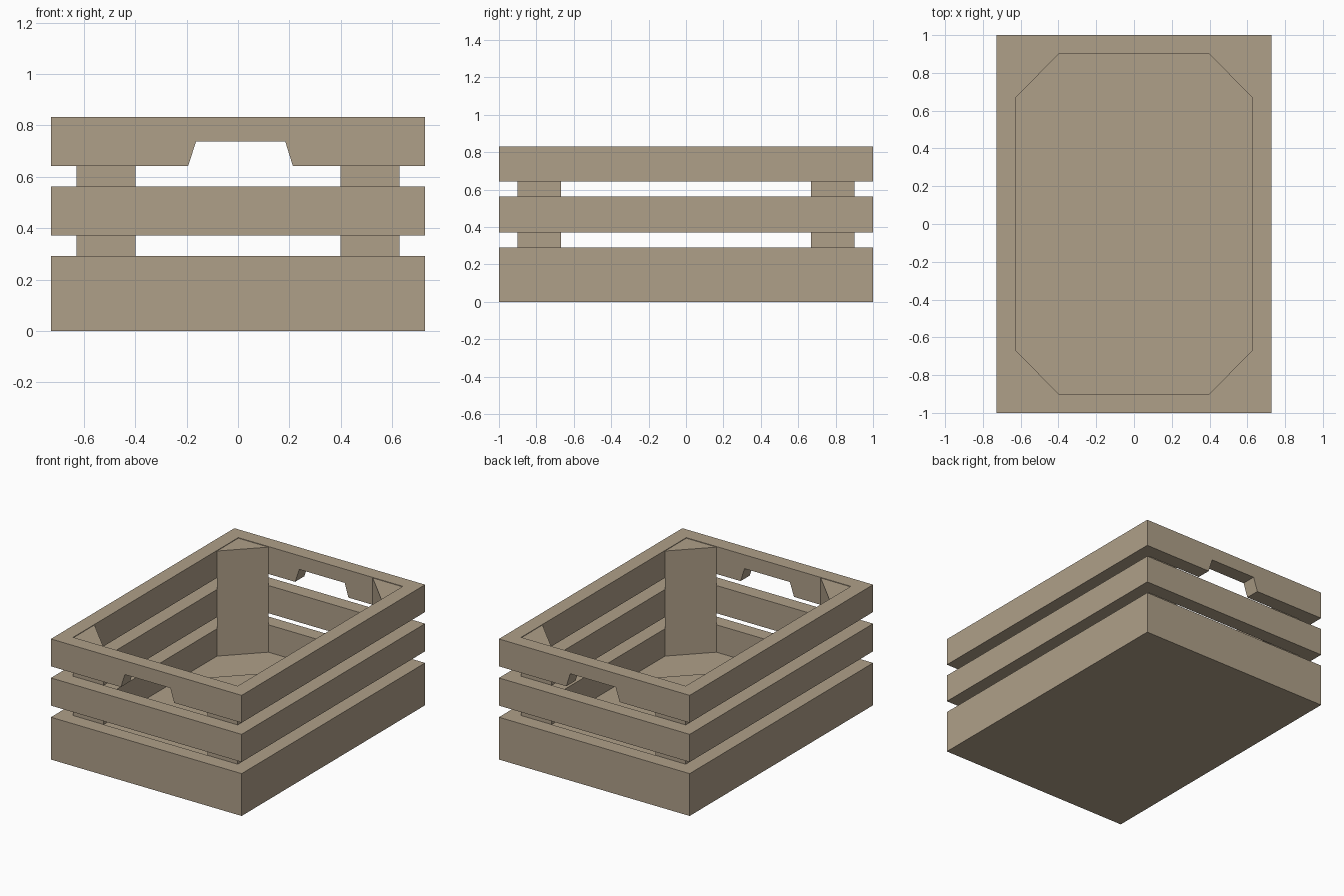
import bpy, bmesh
from mathutils import Vector

if "Cube" in bpy.data.objects:
    bpy.data.objects.remove(bpy.data.objects["Cube"])

HX, HY = 0.728, 1.0      # outer half sizes
IX, IY = 0.628, 0.9      # inner half sizes
FLOOR, TOP = 0.103, 0.832
LEVELS = [(FLOOR, 0.292), (0.372, 0.563), (0.643, TOP)]


def extrude(name, points, direction):
    """Extrude a flat outline along a vector into a solid."""
    bm = bmesh.new()
    face = bm.faces.new([bm.verts.new(p) for p in points])
    new = bmesh.ops.extrude_face_region(bm, geom=[face], use_keep_orig=True)
    moved = [g for g in new["geom"] if isinstance(g, bmesh.types.BMVert)]
    bmesh.ops.translate(bm, verts=moved, vec=Vector(direction))
    bmesh.ops.recalc_face_normals(bm, faces=bm.faces)
    mesh = bpy.data.meshes.new(name)
    bm.to_mesh(mesh)
    bm.free()
    obj = bpy.data.objects.new(name, mesh)
    bpy.context.collection.objects.link(obj)
    mat = wood
    mesh.materials.append(mat)
    return obj


def box(name, x0, x1, y0, y1, z0, z1):
    return extrude(name, [(x0, y0, z0), (x1, y0, z0), (x1, y1, z0), (x0, y1, z0)],
                   (0, 0, z1 - z0))


wood = bpy.data.materials.new("wood")
wood.diffuse_color = (0.43, 0.35, 0.25, 1)
wood.use_nodes = True
wood.node_tree.nodes["Principled BSDF"].inputs["Base Color"].default_value = wood.diffuse_color

# Solid floor
box("base", -HX, HX, -HY, HY, 0, FLOOR)

for i, (z0, z1) in enumerate(LEVELS):
    # Long side slats
    box(f"left_slat_{i}", -HX, -IX, -HY, HY, z0, z1)
    box(f"right_slat_{i}", IX, HX, -HY, HY, z0, z1)
    # End slats, the top ones notched for a hand hold
    outline = [(-IX, z0), (IX, z0), (IX, z1), (-IX, z1)]
    if i == 2:
        outline[1:1] = [(-0.194, z0), (-0.163, 0.737), (0.184, 0.737), (0.213, z0)]
    for side, y in (("front", -HY), ("back", IY)):
        extrude(f"{side}_slat_{i}", [(x, y, z) for x, z in outline], (0, HY - IY, 0))

# Triangular corner posts
for sx in (-1, 1):
    for sy in (-1, 1):
        name = ("back" if sy > 0 else "front") + ("_right" if sx > 0 else "_left") + "_post"
        tri = [(IX, IY), (0.398, IY), (IX, 0.668)]
        extrude(name, [(sx * x, sy * y, FLOOR) for x, y in tri], (0, 0, TOP - 0.004 - FLOOR))
